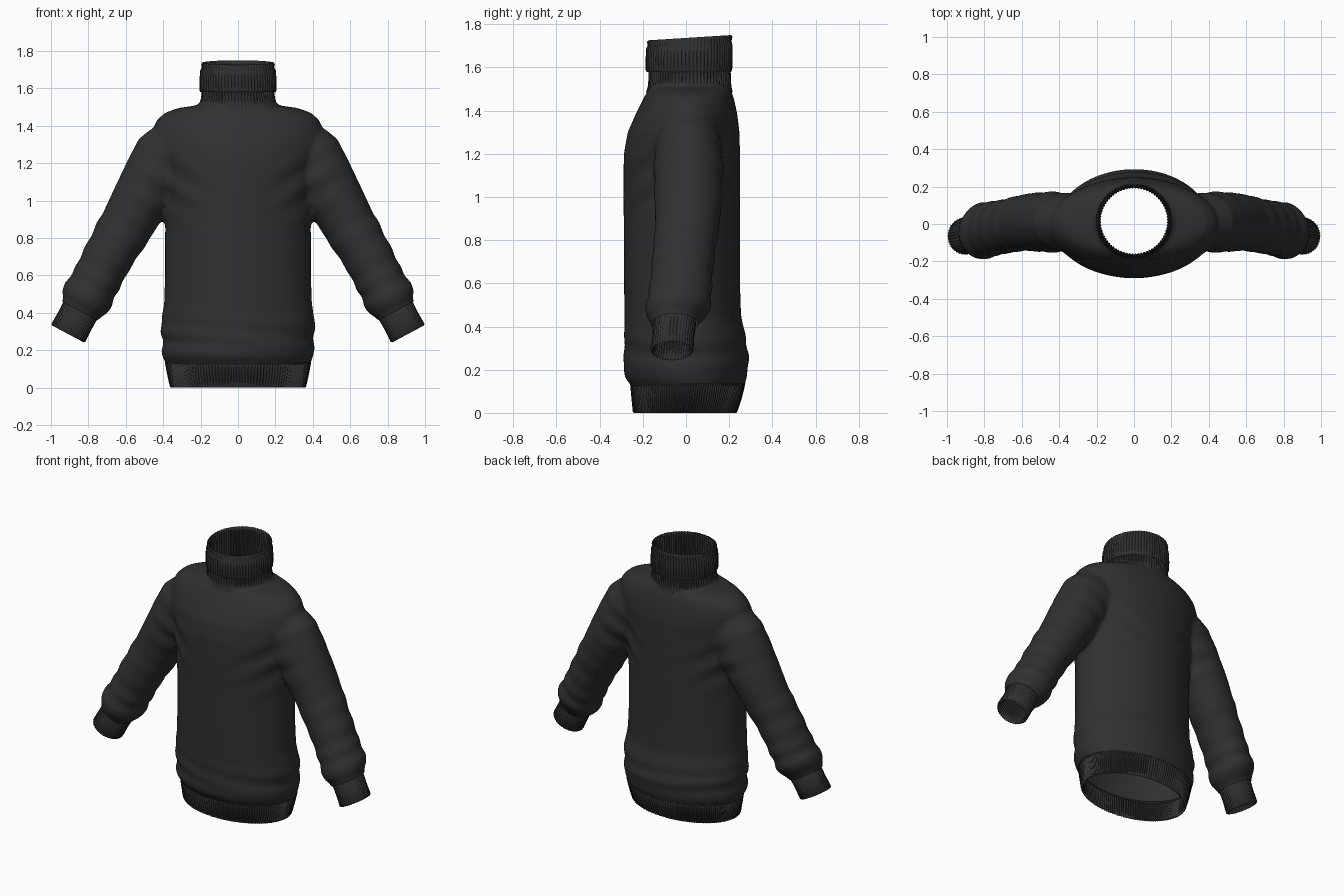
import bpy, bmesh
from math import sin, cos, pi, exp
from mathutils import Vector

cube = bpy.data.objects.get("Cube")
if cube:
    bpy.data.objects.remove(cube)

wool = bpy.data.materials.new("charcoal_wool")
wool.use_nodes = True
WOOL = (0.03, 0.03, 0.03, 1)
wool.diffuse_color = WOOL
wool.node_tree.nodes["Principled BSDF"].inputs["Base Color"].default_value = WOOL


def loft(bm, rings, segs, ribs=0, depth=0, caps=False):
    """Skin rings of (centre, u radius vector, v radius vector)."""
    loops = []
    for c, u, v in rings:
        loop = []
        for i in range(segs):
            a = 2 * pi * i / segs
            d = u * cos(a) + v * sin(a)
            d += d.normalized() * depth * cos(ribs * a)
            loop.append(bm.verts.new(c + d))
        loops.append(loop)
    for a, b in zip(loops, loops[1:]):
        for i in range(segs):
            j = (i + 1) % segs
            bm.faces.new((a[i], a[j], b[j], b[i]))
    if caps:
        bm.faces.new(loops[0][::-1])
        bm.faces.new(loops[-1])
    bmesh.ops.recalc_face_normals(bm, faces=bm.faces)


def finish(name, bm, angle=1.2):
    me = bpy.data.meshes.new(name)
    bm.to_mesh(me)
    bm.free()
    me.materials.append(wool)
    ob = bpy.data.objects.new(name, me)
    bpy.context.collection.objects.link(ob)
    bpy.ops.object.select_all(action="DESELECT")
    ob.select_set(True)
    bpy.context.view_layer.objects.active = ob
    bpy.ops.object.shade_smooth_by_angle(angle=angle)
    return ob


def level(z, hw, front, back, tilt=0):
    """Horizontal ring from half width and front/back reach."""
    return (Vector((0, (front + back) / 2, z)), Vector((hw, 0, 0)),
            Vector((0, (back - front) / 2, tilt)))


AXIS = Vector((0.47, 0, -0.88)).normalized()
ACROSS = Vector((0.88, 0, 0.47)).normalized()


def sleeve_ring(x, y, z, ru, rv, side):
    flip = Vector((side, 1, 1))
    return (Vector((x, y, z)) * flip, ACROSS * ru * flip, Vector((0, rv, 0)))


# Torso with shoulders and neck root
torso = [level(*r) for r in (
    (0.06, 0.36, -.24, .25), (0.13, 0.385, -.255, .27), (0.16, 0.402, -.28, .28),
    (0.20, 0.408, -.292, .288), (0.25, 0.402, -.285, .29), (0.30, 0.412, -.288, .285),
    (0.36, 0.41, -.285, .275), (0.45, 0.395, -.285, .255), (0.60, 0.39, -.287, .25),
    (0.85, 0.39, -.288, .25), (1.05, 0.40, -.29, .25), (1.20, 0.42, -.288, .25),
    (1.30, 0.45, -.27, .248), (1.38, 0.455, -.235, .238), (1.43, 0.435, -.21, .228),
    (1.47, 0.39, -.19, .218), (1.495, 0.32, -.175, .208), (1.51, 0.215, -.17, .203),
    (1.54, 0.193, -.168, .20), (1.62, 0.188, -.165, .20))]
bm = bmesh.new()
loft(bm, torso, 96, caps=True)

# Sleeves, gathered into folds near the cuffs
arm = ((.27, .02, 1.35, .10, .10), (.32, .01, 1.30, .17, .14), (.37, .01, 1.24, .185, .155),
       (.45, .01, 1.12, .168, .16), (.55, .01, .95, .15, .155), (.60, .005, .86, .142, .147),
       (.625, 0, .82, .146, .15), (.665, -.01, .75, .133, .143), (.70, -.015, .69, .137, .147),
       (.73, -.02, .63, .128, .14), (.755, -.025, .58, .136, .15), (.775, -.03, .545, .126, .142),
       (.80, -.035, .495, .142, .155), (.82, -.045, .46, .135, .142), (.837, -.052, .425, .112, .115),
       (.87, -.06, .36, .092, .09))
for side in (1, -1):
    loft(bm, [sleeve_ring(*r, side) for r in arm], 48, caps=True)
body = finish("sweater_body", bm)

# Fuse torso and sleeves into one soft knitted surface
remesh = body.modifiers.new("fuse", "REMESH")
remesh.mode = "VOXEL"
remesh.voxel_size = 0.014
soften = body.modifiers.new("soften", "SMOOTH")
soften.factor = 0.5
soften.iterations = 5
for name in ("fuse", "soften"):
    bpy.ops.object.modifier_apply(modifier=name)

bm = bmesh.new()
bm.from_mesh(body.data)
bm.normal_update()
# Shallow drape folds running from the armpits towards the chest and back
for v in bm.verts:
    x, y, z = abs(v.co.x), v.co.y, v.co.z
    pit = exp(-((x - 0.36) / 0.16) ** 2 - ((z - 1.08) / 0.16) ** 2)
    low = exp(-((z - 0.27) / 0.1) ** 2) if x < 0.45 else 0
    v.co += v.normal * (0.007 * pit * sin(38 * (z - 0.6 * x)) + 0.004 * low * sin(55 * z + 5 * v.co.x))


# Open the hem, neck and wrists
def cut(co, no, keep=lambda x: True):
    faces = [f for f in bm.faces if keep(f.calc_center_median().x)]
    geom = {e for f in faces for e in (*f.verts, *f.edges, f)}
    bmesh.ops.bisect_plane(bm, geom=list(geom), plane_co=co, plane_no=no, clear_outer=True)


cut((0, 0, 0.125), (0, 0, -1))
cut((0, 0, 1.565), (0, 0, 1))
for side in (1, -1):
    cut((0.845 * side, 0, 0.41), (AXIS.x * side, 0, AXIS.z), lambda x: x * side > 0.6)
bm.to_mesh(body.data)
bm.free()
bpy.ops.object.shade_smooth_by_angle(angle=1.2)

# Ribbed hem band, folded inwards at the bottom
bm = bmesh.new()
loft(bm, [level(*r) for r in (
    (0.13, 0.37, -.24, .257), (0.01, 0.35, -.233, .225), (0, 0.356, -.239, .231),
    (0.008, 0.362, -.244, .236), (0.07, 0.376, -.25, .256), (0.135, 0.388, -.256, .272),
    (0.145, 0.375, -.25, .262))], 560, 140, 0.003)
finish("hem_band", bm)

# Ribbed cuffs
for side, label in ((1, "left"), (-1, "right")):
    rings = []
    for t, r in ((0, .086), (.14, .086), (.148, .093), (.142, .1), (.07, .098), (0, .1), (-.02, .09)):
        c = Vector((.84, -.052, .418)) + AXIS * t
        rings.append(sleeve_ring(c.x, c.y - t * 0.09, c.z, r, r * 0.97, side))
    bm = bmesh.new()
    loft(bm, rings, 160, 40, 0.0025)
    finish(label + "_cuff", bm)

# Ribbed neck below the fold, flaring into the shoulders
bm = bmesh.new()
loft(bm, [level(*r) for r in (
    (1.485, 0.235, -.182, .213), (1.515, 0.206, -.173, .207), (1.55, 0.194, -.171, .205),
    (1.62, 0.19, -.17, .203))], 288, 72, 0.003)
finish("neck_ribbing", bm)

# Turned-down collar, higher at the back
bm = bmesh.new()
loft(bm, [level(*r) for r in (
    (1.56, 0.178, -.16, .192, 0), (1.70, 0.18, -.165, .197, .008), (1.728, 0.182, -.168, .2, .011),
    (1.738, 0.188, -.172, .206, .012), (1.73, 0.194, -.178, .212, .012),
    (1.712, 0.19, -.174, .208, .01), (1.695, 0.199, -.182, .212, .008),
    (1.64, 0.204, -.184, .213, .002), (1.59, 0.203, -.184, .211, 0), (1.58, 0.198, -.18, .206, 0),
    (1.582, 0.186, -.168, .198, 0))], 288, 72, 0.003)
finish("folded_collar", bm)
